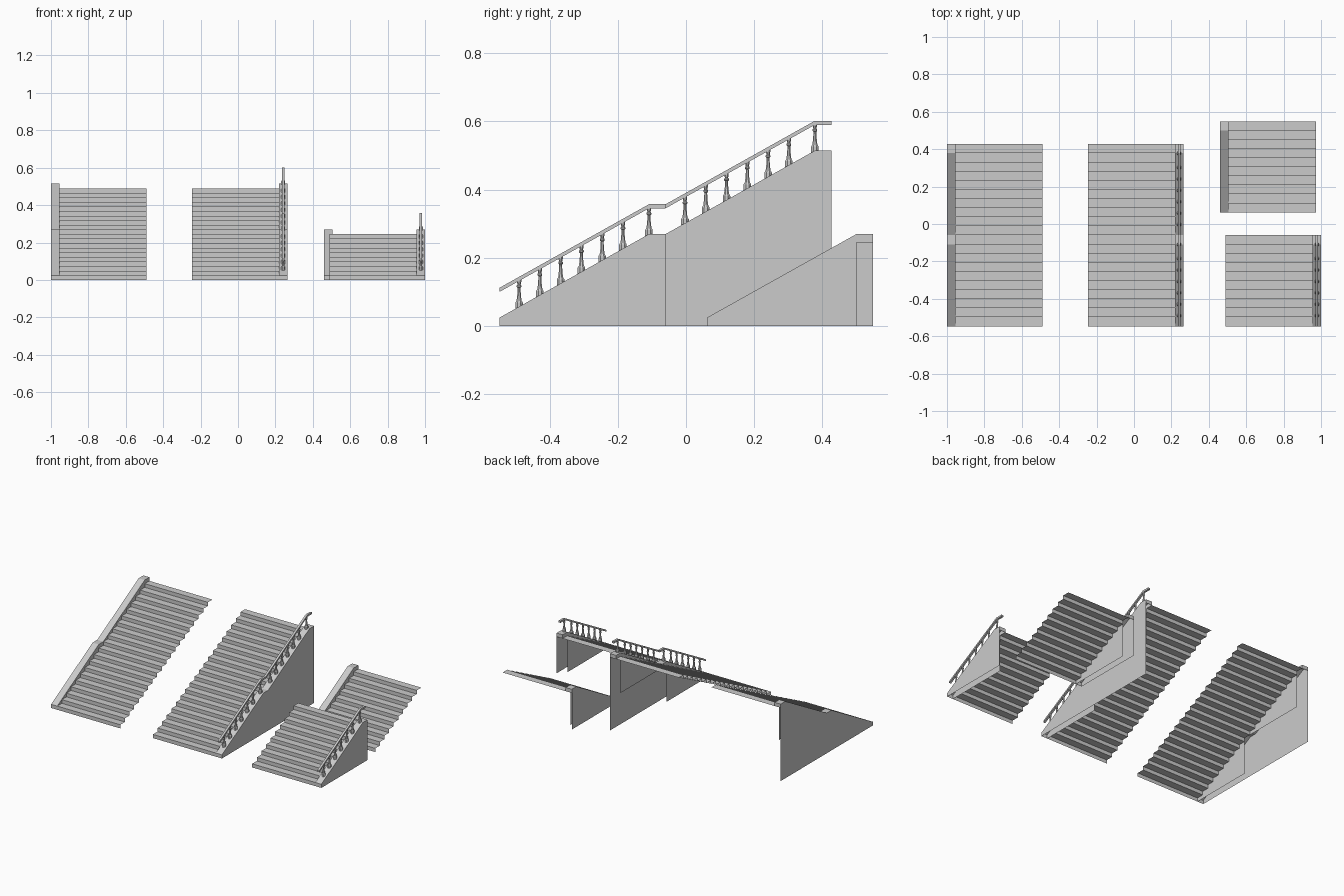
import bpy, bmesh
from mathutils import Vector

if "Cube" in bpy.data.objects:
    bpy.data.objects.remove(bpy.data.objects["Cube"])

STEPS, RISE, RUN = 10, 0.0245, 0.0487
LEN, HGT = STEPS * RUN, STEPS * RISE
WALL = 0.045          # side wall thickness
SLOPE = HGT / (LEN - RUN)


class Sheet:
    """Collects flat faces, each turned towards a wanted direction."""
    def __init__(self, name):
        self.name, self.bm = name, bmesh.new()

    def face(self, pts, normal):
        f = self.bm.faces.new([self.bm.verts.new(p) for p in pts])
        f.normal_update()
        if f.normal.dot(Vector(normal)) < 0:
            f.normal_flip()

    def finish(self):
        bmesh.ops.remove_doubles(self.bm, verts=self.bm.verts, dist=1e-5)
        me = bpy.data.meshes.new(self.name)
        self.bm.to_mesh(me)
        self.bm.free()
        ob = bpy.data.objects.new(self.name, me)
        bpy.context.collection.objects.link(ob)
        return ob


def steps(name, xa, xb, y0, flights):
    s = Sheet(name)
    for i in range(STEPS * flights):
        y, z = y0 + i * RUN, i * RISE
        s.face([(xa, y, z), (xb, y, z), (xb, y, z + RISE), (xa, y, z + RISE)], (0, -1, 0))
        s.face([(xa, y, z + RISE), (xb, y, z + RISE), (xb, y + RUN, z + RISE),
                (xa, y + RUN, z + RISE)], (0, 0, 1))
    s.finish()


def side_wall(name, xo, xi, y0, flights):
    s = Sheet(name)
    out = 1 if xo > xi else -1
    for k in range(flights):
        y, z = y0 + k * LEN, k * HGT
        yl, ye, zt = y + LEN - RUN, y + LEN, z + HGT + RISE
        # outer face reaches the ground
        s.face([(xo, y, 0), (xo, ye, 0), (xo, ye, zt), (xo, yl, zt), (xo, y, z + RISE)], (out, 0, 0))
        # inner face, with only a shallow strip at the landing
        s.face([(xi, y, z), (xi, yl, z), (xi, yl, zt), (xi, y, z + RISE)], (-out, 0, 0))
        s.face([(xi, yl, zt - RISE), (xi, ye, zt - RISE), (xi, ye, zt), (xi, yl, zt)], (-out, 0, 0))
        # sloping cap and landing cap
        s.face([(xo, y, z + RISE), (xi, y, z + RISE), (xi, yl, zt), (xo, yl, zt)], (0, 0, 1))
        s.face([(xo, yl, zt), (xi, yl, zt), (xi, ye, zt), (xo, ye, zt)], (0, 0, 1))
        # front end
        if k == 0:
            s.face([(xo, y, z), (xi, y, z), (xi, y, z + RISE), (xo, y, z + RISE)], (0, -1, 0))
        # small back end
        if k == flights - 1:
            s.face([(xo, ye, zt - RISE), (xi, ye, zt - RISE), (xi, ye, zt), (xo, ye, zt)], (0, 1, 0))
    s.finish()


def handrail(name, x, y0, flights):
    low, w, t = 0.1, 0.007, 0.012
    path = [(y0, low)]
    for k in range(flights):
        z = low + (k + 1) * HGT
        path += [(y0 + (k + 1) * LEN - RUN, z), (y0 + (k + 1) * LEN, z)]
    bm = bmesh.new()
    rings = [[bm.verts.new((x + dx, y, z + dz))
              for dx, dz in ((-w, 0), (w, 0), (w, t), (-w, t))] for y, z in path]
    for a, b in zip(rings, rings[1:]):
        for i in range(4):
            j = (i + 1) % 4
            bm.faces.new((a[i], a[j], b[j], b[i]))
    bm.faces.new(rings[0])
    bm.faces.new(rings[-1])
    bmesh.ops.recalc_face_normals(bm, faces=bm.faces)
    me = bpy.data.meshes.new(name)
    bm.to_mesh(me)
    bm.free()
    bpy.context.collection.objects.link(bpy.data.objects.new(name, me))


# turned baluster outline: radius, height
PROFILE = [(0.012, -0.006), (0.012, 0.012), (0.008, 0.018), (0.0065, 0.028), (0.005, 0.045),
           (0.0045, 0.055), (0.0075, 0.058), (0.0075, 0.062), (0.005, 0.065), (0.007, 0.073),
           (0.007, 0.079)]
SPOTS = (0.057, 0.118, 0.179, 0.240, 0.301, 0.362, LEN - RUN)


def balusters(name, x, y0, flights):
    bm = bmesh.new()
    import math
    n = 8
    for k in range(flights):
        for d in SPOTS:
            z0 = k * HGT + RISE + d * SLOPE
            rings = [[bm.verts.new((x + r * math.cos(2 * math.pi * (i + .5) / n),
                                    y0 + k * LEN + d + r * math.sin(2 * math.pi * (i + .5) / n),
                                    z0 + h)) for i in range(n)] for r, h in PROFILE]
            for a, b in zip(rings, rings[1:]):
                for i in range(n):
                    j = (i + 1) % n
                    bm.faces.new((a[i], a[j], b[j], b[i]))
    me = bpy.data.meshes.new(name)
    bm.to_mesh(me)
    bm.free()
    bpy.context.collection.objects.link(bpy.data.objects.new(name, me))


def staircase(name, xa, xb, y0, flights, wall_side, railed):
    if wall_side < 0:
        xo, xi = xa, xa + WALL
        steps(name + "_steps", xi, xb, y0, flights)
    else:
        xo, xi = xb, xb - WALL
        steps(name + "_steps", xa, xi, y0, flights)
    side_wall(name + "_side_wall", xo, xi, y0, flights)
    if railed:
        xm = (xo + xi) / 2
        handrail(name + "_handrail", xm, y0, flights)
        balusters(name + "_balusters", xm, y0, flights)


# four stair pieces
staircase("tall_left", -1.0, -0.488, -0.547, 2, -1, False)
staircase("tall_railed", -0.247, 0.264, -0.547, 2, 1, True)
staircase("short_railed", 0.488, 1.0, -0.547, 1, 1, True)
staircase("short_left", 0.461, 0.973, 0.062, 1, -1, False)
